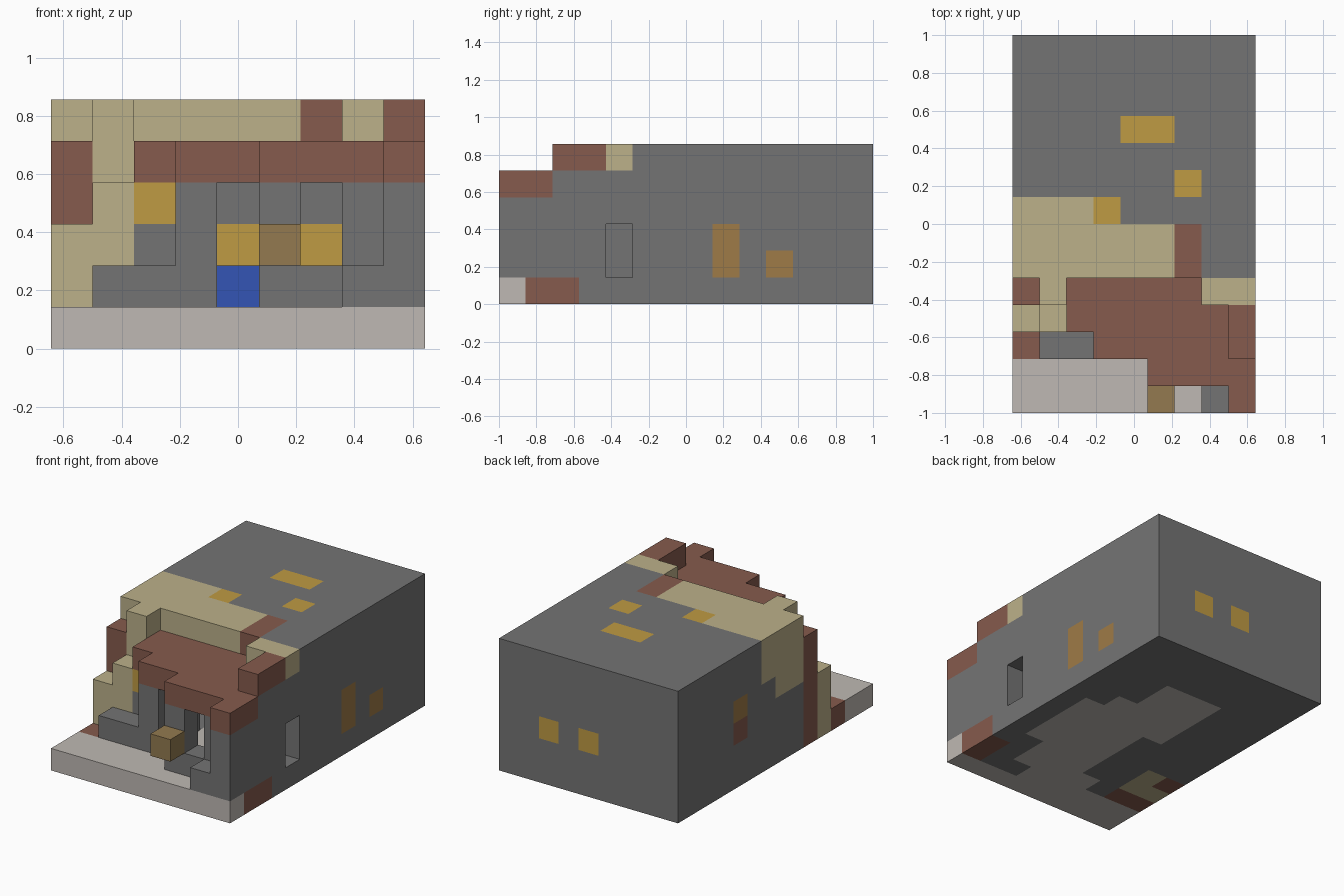
import bpy
import bmesh
from mathutils import Vector

old = bpy.data.objects.get("Cube")
if old:
    bpy.data.objects.remove(old, do_unlink=True)

CELL = 1 / 7
SIZE = (9, 14, 6)
cells = {}

PALETTE = {
    "grey_stone": "747474", "tan_stone": "bcb18a", "brown_brick": "865b4d",
    "pale_floor": "bfb9b3", "gold_glass": "bf9b43", "oak_wood": "937a50",
    "amber_wood": "9f7b47", "blue_block": "3355b5",
}


def linear(code):
    values = [int(code[n:n + 2], 16) / 255 for n in (0, 2, 4)]
    return [((v + 0.055) / 1.055) ** 2.4 if v > 0.04 else v / 12.92 for v in values] + [1]


def make_material(name):
    mat = bpy.data.materials.new(name)
    mat.use_nodes = True
    mat.diffuse_color = linear(PALETTE[name])
    mat.node_tree.nodes["Principled BSDF"].inputs["Base Color"].default_value = mat.diffuse_color
    return mat


materials = {name: make_material(name) for name in PALETTE}


def fill(part, colour, xs, ys, zs):
    """Fill inclusive ranges of cells; a part of None carves them away."""
    spans = [(s, s) if isinstance(s, int) else s for s in (xs, ys, zs)]
    for i in range(spans[0][0], spans[0][1] + 1):
        for j in range(spans[1][0], spans[1][1] + 1):
            for k in range(spans[2][0], spans[2][1] + 1):
                if part:
                    cells[i, j, k] = (part, colour)
                else:
                    cells.pop((i, j, k), None)


GREY, TAN, BROWN, PALE = "grey_stone", "tan_stone", "brown_brick", "pale_floor"
GOLD, OAK, AMBER, BLUE = "gold_glass", "oak_wood", "amber_wood", "blue_block"

# Main hall, hollow inside
fill("hall", GREY, (0, 8), (5, 13), (0, 5))
fill(None, None, (1, 7), (5, 12), (1, 3))

# Ground slab with paved path and bricks
fill("ground_slab", GREY, (0, 8), (1, 4), 0)
fill("floor", PALE, (0, 8), 0, 0)
fill("floor", PALE, (0, 5), 1, 0)
fill("floor", PALE, (3, 6), 2, 0)
fill("floor", PALE, (4, 6), 3, 0)
fill("floor", PALE, (4, 7), (4, 6), 0)
fill("floor", PALE, (3, 7), 7, 0)
fill("floor", PALE, (3, 6), 8, 0)
fill("floor", PALE, (3, 5), (9, 10), 0)
fill("floor_bricks", BROWN, 8, (1, 2), 0)
fill("floor_bricks", BROWN, (0, 1), 2, 0)

# Right wall with side doorway
fill("right_wall", GREY, 8, (0, 4), (1, 4))
fill("right_wall", GREY, 7, (1, 3), (1, 3))
fill(None, None, 8, 4, (1, 2))

# Porch walls and pillars
fill("left_porch_wall", GREY, (2, 3), (3, 4), (1, 3))
fill("low_wall", GREY, (1, 2), 2, 1)
fill("left_pillar", GREY, 3, 2, (1, 3))
fill("right_pillar", GREY, 5, 1, (1, 3))
fill("right_sill", GREY, 6, 1, 1)
fill("step", GREY, 7, 0, 1)
fill("porch_window", GOLD, 2, 3, 3)
fill("hanging_block", OAK, 5, 0, 2)

# Porch roof, stepping forward to the right
fill("porch_roof", BROWN, 2, (3, 4), 4)
fill("porch_roof", BROWN, (3, 4), (2, 4), 4)
fill("porch_roof", BROWN, (5, 7), (1, 4), 4)
fill("porch_roof", BROWN, 8, (0, 1), 4)
fill("roof_parapet", BROWN, 8, (2, 3), 5)
fill("roof_trim", TAN, (7, 8), 4, 5)

# Ruined stair-like left corner
fill("left_buttress", TAN, 1, 4, (0, 5))
fill("left_buttress", TAN, 1, 3, (0, 3))
fill("left_buttress", TAN, 0, 3, (0, 2))
fill("brick_column", BROWN, 0, 4, (0, 4))

# Patched roof and left wall
fill("roof_patch", TAN, (0, 5), (5, 6), 5)
fill("roof_patch", TAN, (0, 2), 7, 5)
fill("wall_patch", TAN, 0, (5, 6), (3, 4))
fill("wall_patch", TAN, 0, 7, 4)
fill("roof_bricks", BROWN, 6, (5, 6), 5)
fill("skylight", GOLD, 3, 7, 5)
fill("skylight", GOLD, 6, 8, 5)
fill("skylight", GOLD, (4, 5), 10, 5)

# Windows and furniture
for column in (4, 6):
    fill("back_window", GOLD, column, 13, 2)
fill("right_window", AMBER, 8, 8, (1, 2))
fill("right_window", AMBER, 8, 10, 1)
fill("left_window", AMBER, 0, 9, 3)
fill("left_window_sill", BROWN, 0, 9, 2)
fill("blue_chest", BLUE, 4, 12, 1)


def corner(index):
    return (Vector(index) - Vector((SIZE[0] / 2, SIZE[1] / 2, 0))) * CELL


def build(part, colour):
    """Build the exposed faces of one part."""
    bm = bmesh.new()
    for cell, (name, _) in cells.items():
        if name != part:
            continue
        for axis in range(3):
            for side in (0, 1):
                near = list(cell)
                near[axis] += side * 2 - 1
                if tuple(near) in cells:
                    continue
                base = Vector(cell)
                base[axis] += side
                u, v = Vector(), Vector()
                u[(axis + 1) % 3] = 1
                v[(axis + 2) % 3] = 1
                ring = [base, base + u, base + u + v, base + v]
                if not side:
                    ring.reverse()
                bm.faces.new([bm.verts.new(corner(p)) for p in ring])
    bmesh.ops.remove_doubles(bm, verts=bm.verts[:], dist=0.001)
    mesh = bpy.data.meshes.new(part)
    bm.to_mesh(mesh)
    bm.free()
    mesh.materials.append(materials[colour])
    bpy.context.collection.objects.link(bpy.data.objects.new(part, mesh))


for part, colour in dict.fromkeys(cells.values()):
    build(part, colour)
